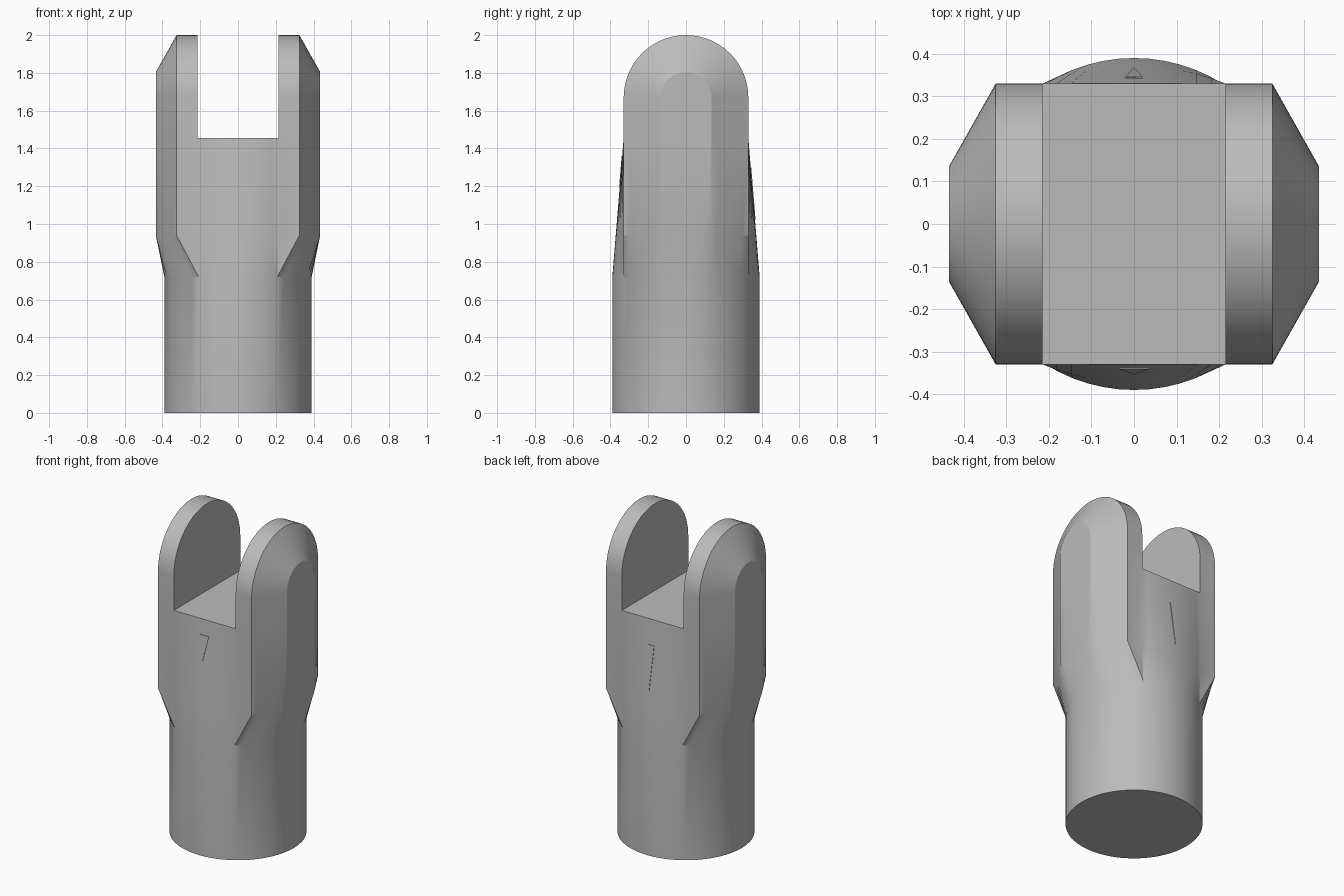
import bpy, bmesh, math
from math import sin, cos, radians

if "Cube" in bpy.data.objects:
    bpy.data.objects.remove(bpy.data.objects["Cube"])

R, BASE_TOP, TAPER_TOP, FLOOR = 0.39, 0.72, 0.94, 1.455
HALF_Y, FLAT_Y = 0.33, 0.135
SLOT_X, EDGE_X, OUT_X = 0.215, 0.325, 0.435
ARC_Z = 1.67
EDGE_ANG = math.degrees(math.asin(HALF_Y / R))

grey = bpy.data.materials.new("light grey")
grey.use_nodes = True
grey.diffuse_color = (0.5, 0.5, 0.5, 1)
grey.node_tree.nodes["Principled BSDF"].inputs["Base Color"].default_value = (0.5, 0.5, 0.5, 1)


def finish(bm, name):
    bmesh.ops.remove_doubles(bm, verts=bm.verts, dist=0.0005)
    bmesh.ops.recalc_face_normals(bm, faces=bm.faces)
    mesh = bpy.data.meshes.new(name)
    bm.to_mesh(mesh)
    bm.free()
    mesh.materials.append(grey)
    ob = bpy.data.objects.new(name, mesh)
    bpy.context.collection.objects.link(ob)
    bpy.ops.object.select_all(action='DESELECT')
    ob.select_set(True)
    bpy.context.view_layer.objects.active = ob
    bpy.ops.object.shade_smooth_by_angle(angle=radians(20))
    return ob


def lerp(a, b, t):
    return a + (b - a) * t


def mirror_ring(quad):
    """Complete a ring from its first quadrant (+x axis to +y axis)."""
    half = quad + [(-x, y) for x, y in reversed(quad[:-1])]
    return half + [(-x, -y) for x, y in half[1:-1]]


def round_ring():
    angles = [0, 7, 14, 20]
    angles += [lerp(20, EDGE_ANG, i / 6) for i in range(1, 7)] + [EDGE_ANG]
    angles += [lerp(EDGE_ANG, 90, i / 6) for i in range(1, 7)]
    return mirror_ring([(R * cos(radians(a)), R * sin(radians(a))) for a in angles])


def flat_ring(bulge):
    """Chamfered section whose front and back swell by the given amount."""
    quad = [(OUT_X, FLAT_Y * t) for t in (0, 0.35, 0.7, 1)]
    quad += [(lerp(OUT_X, EDGE_X, i / 6), lerp(FLAT_Y, HALF_Y, i / 6)) for i in range(1, 7)]
    quad += [(SLOT_X, HALF_Y)]
    for i in range(1, 7):
        a = radians(lerp(EDGE_ANG, 90, i / 6))
        share = (R * sin(a) - HALF_Y) / (R - HALF_Y)
        quad.append((SLOT_X * cos(a) / cos(radians(EDGE_ANG)), HALF_Y + bulge * share))
    return mirror_ring(quad)


def bulge_at(z):
    return (R - HALF_Y) * (FLOOR - z) / (FLOOR - BASE_TOP)


# Shank and swelling fork root
bm = bmesh.new()
sections = [(0, round_ring()), (BASE_TOP, round_ring()),
            (TAPER_TOP, flat_ring(bulge_at(TAPER_TOP))), (FLOOR, flat_ring(0))]
rings = [[bm.verts.new((x, y, z)) for x, y in pts] for z, pts in sections]
for low, high in zip(rings, rings[1:]):
    for i in range(len(low)):
        j = (i + 1) % len(low)
        bm.faces.new((low[i], low[j], high[j], high[i]))
bm.faces.new(rings[0])

# Slot floor
bm.faces.new([bm.verts.new((sx * SLOT_X, sy * HALF_Y, FLOOR))
              for sx, sy in ((-1, -1), (1, -1), (1, 1), (-1, 1))])


# Rounded prongs with a chamfered outer rim
def prong_outline(x, r, steps=28):
    pts = [(-r, FLOOR)]
    pts += [(-r * cos(math.pi * i / steps), ARC_Z + r * sin(math.pi * i / steps))
            for i in range(steps + 1)]
    pts.append((r, FLOOR))
    return [bm.verts.new((x, y, z)) for y, z in pts]


for side in (-1, 1):
    loops = [prong_outline(side * x, r) for x, r in
             ((SLOT_X, HALF_Y), (EDGE_X, HALF_Y), (OUT_X, FLAT_Y))]
    for a, b in zip(loops, loops[1:]):
        for i in range(len(a) - 1):
            bm.faces.new((a[i], a[i + 1], b[i + 1], b[i]))
    bm.faces.new(loops[0])
    bm.faces.new(loops[-1])
finish(bm, "fork_body")


# Small triangular marks on the front and back
def mark(name, side, half_width, top, tip):
    bm = bmesh.new()
    layers = []
    for depth in (0.003, -0.003):
        layers.append([bm.verts.new((x, side * (HALF_Y + bulge_at(z) + depth), z))
                       for x, z in ((-half_width, top), (half_width, top), (0, tip))])
    bm.faces.new(layers[0])
    bm.faces.new(layers[1])
    for i in range(3):
        j = (i + 1) % 3
        bm.faces.new((layers[0][i], layers[0][j], layers[1][j], layers[1][i]))
    finish(bm, name)


mark("front_mark", -1, 0.035, 1.36, 1.2)
mark("back_mark", 1, 0.02, 1.3, 1.02)
